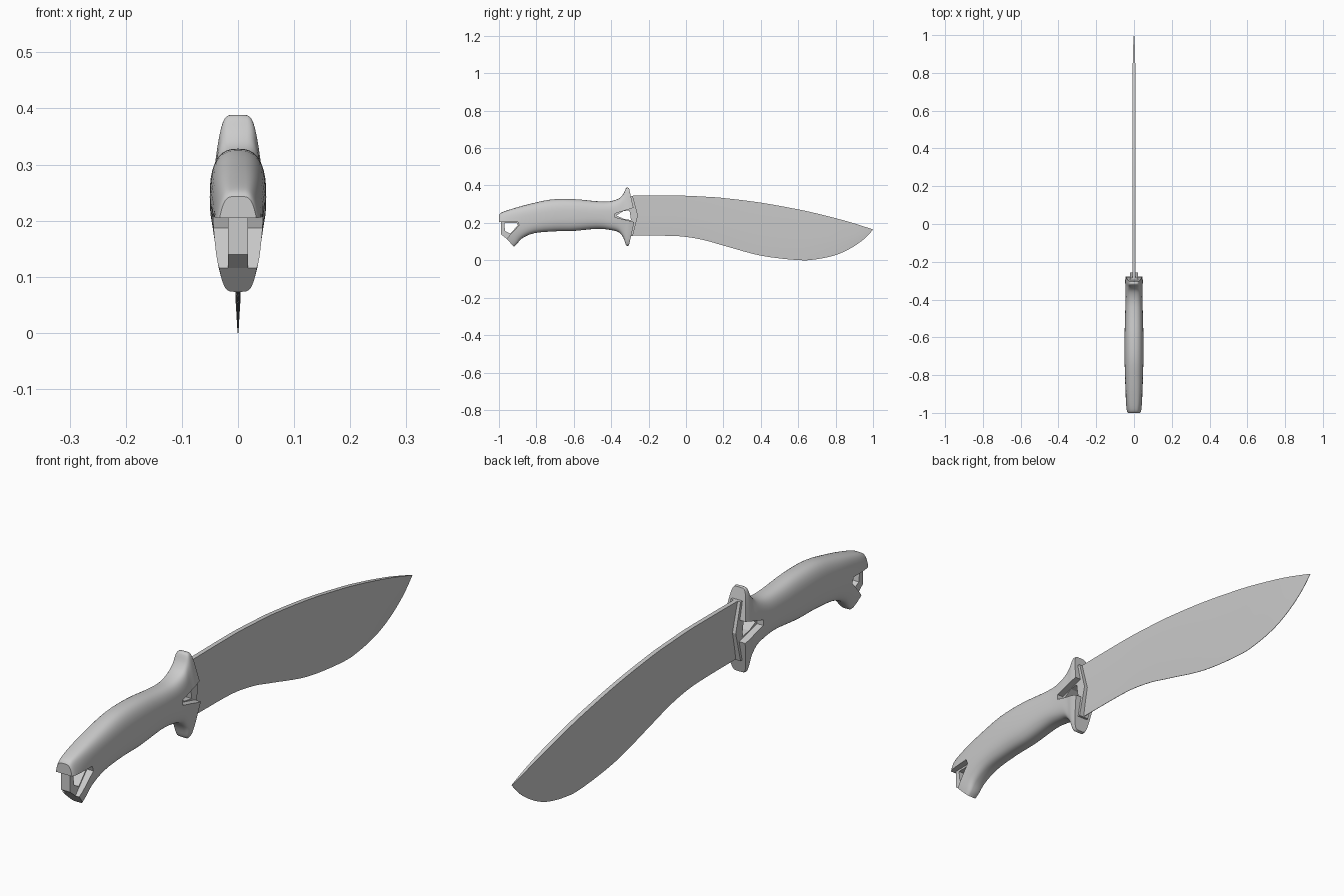
import bpy, math

if "Cube" in bpy.data.objects:
    bpy.data.objects.remove(bpy.data.objects["Cube"])


def make(name, verts, faces):
    me = bpy.data.meshes.new(name)
    me.from_pydata(verts, [], faces)
    me.update()
    ob = bpy.data.objects.new(name, me)
    bpy.context.collection.objects.link(ob)
    bpy.ops.object.select_all(action='DESELECT')
    bpy.context.view_layer.objects.active = ob
    ob.select_set(True)
    bpy.ops.object.mode_set(mode='EDIT')
    bpy.ops.mesh.select_all(action='SELECT')
    bpy.ops.mesh.normals_make_consistent(inside=False)
    bpy.ops.object.mode_set(mode='OBJECT')
    return ob


def resample(rows, sub):
    """Catmull-Rom through rows of parameters."""
    out, last = [], len(rows) - 1
    for i in range(last):
        p0, p1, p2, p3 = (rows[max(0, min(last, k))] for k in (i - 1, i, i + 1, i + 2))
        for s in range(sub):
            t = s / sub
            out.append([0.5 * (2*b + (c - a)*t + (2*a - 5*b + 4*c - d)*t*t + (3*b - a - 3*c + d)*t**3)
                        for a, b, c, d in zip(p0, p1, p2, p3)])
    return out + [list(rows[-1])]


def loft(name, rings):
    """Skin rings that start at the top and mirror across x; caps are strips."""
    n = len(rings[0])
    verts = [v for r in rings for v in r]
    faces = [(k*n + i, k*n + (i+1) % n, (k+1)*n + (i+1) % n, (k+1)*n + i)
             for k in range(len(rings) - 1) for i in range(n)]
    for base in (0, (len(rings) - 1) * n):
        for i in range(n // 2):
            q = [base + i, base + i + 1, base + (n - i - 1) % n, base + (n - i) % n]
            faces.append(list(dict.fromkeys(q)))
    return make(name, verts, faces)


def prism(name, poly, hw):
    n = len(poly)
    verts = [(x, y, z) for x in (-hw, hw) for y, z in poly]
    faces = [tuple(range(n)), tuple(range(n, 2*n))]
    faces += [(i, (i+1) % n, n + (i+1) % n, n + i) for i in range(n)]
    return make(name, verts, faces)


def cut(ob, poly):
    c = prism("cutter", poly, 0.2)
    c.hide_render = True
    m = ob.modifiers.new("cut", 'BOOLEAN')
    m.operation, m.object, m.solver = 'DIFFERENCE', c, 'EXACT'
    bpy.context.view_layer.objects.active = ob
    bpy.ops.object.modifier_apply(modifier=m.name)
    bpy.data.objects.remove(c)


def smooth(ob, deg=32):
    bpy.ops.object.select_all(action='DESELECT')
    bpy.context.view_layer.objects.active = ob
    ob.select_set(True)
    bpy.ops.object.shade_smooth_by_angle(angle=math.radians(deg))


# Handle with flared guard: top y,z / bottom y,z / half width / squareness / taper / chevron
sections = [
    (-1.00, .243, -.92, .073, .041, 5, .35, -.04),
    (-.985, .256, -.905, .086, .044, 4.5, .3, -.038),
    (-.93, .275, -.875, .118, .044, 3.5, .1, -.02),
    (-.84, .300, -.81, .145, .047, 2.8, 0, 0),
    (-.72, .325, -.70, .155, .050, 2.6, 0, 0),
    (-.60, .327, -.60, .157, .050, 2.6, 0, 0),
    (-.48, .316, -.48, .168, .047, 2.6, 0, 0),
    (-.41, .315, -.41, .163, .045, 2.8, 0, 0),
    (-.36, .330, -.36, .150, .046, 3.5, .1, 0),
    (-.335, .355, -.335, .120, .048, 5, .3, .01),
    (-.32, .386, -.32, .080, .050, 6, .4, .02),
    (-.305, .387, -.305, .080, .048, 6, .4, .035),
]


def handle_ring(yt, zt, yb, zb, w, n, taper, bulge, count=40):
    ring = []
    for i in range(count):
        a = 2 * math.pi * i / count
        s, c = round(math.sin(a), 9), round(math.cos(a), 9)
        t = math.copysign(abs(c) ** (2 / n), c)
        x = math.copysign(abs(s) ** (2 / n), s) * w * (1 - taper * abs(t))
        f = (t + 1) / 2
        ring.append((x, yb + (yt - yb)*f + bulge*(1 - abs(t)), zb + (zt - zb)*f))
    return ring


handle = loft("handle", [handle_ring(*r) for r in resample(sections, 4)])
cut(handle, [(-1.1, .203), (-.90, .207), (-.893, .187), (-.96, .115), (-1.05, .02), (-1.1, .02)])
cut(handle, [(-.38, .25), (-.2, .305), (-.2, .185), (-.38, .23)])
smooth(handle)

# Tang plates bridging the two open notches
pommel_plate = prism("pommel_plate", [(-.99, .215), (-.99, .14), (-.935, .095), (-.87, .15), (-.87, .215)], .018)
cut(pommel_plate, [(-.972, .198), (-.905, .2), (-.899, .187), (-.94, .142), (-.967, .157)])
guard_plate = prism("guard_plate", [(-.285, .345), (-.257, .24), (-.285, .13), (-.32, .13),
                                    (-.42, .2), (-.42, .3), (-.32, .345)], .02)
cut(guard_plate, [(-.372, .24), (-.335, .263), (-.302, .267), (-.294, .215), (-.335, .222)])

# Blade: y, spine z, edge z, half thickness
stations = [
    (-.29, .345, .132, .008), (-.1, .346, .131, .008), (0, .345, .125, .008),
    (.1, .340, .107, .008), (.2, .333, .079, .008), (.4, .308, .025, .008),
    (.6, .272, .001, .008), (.7, .250, .006, .008), (.8, .225, .028, .0075),
    (.88, .203, .064, .006), (.95, .181, .112, .004), (1.0, .165, .163, .001),
]


def blade_ring(y, zs, ze, h):
    half = [(h, 0), (h * .85, .5), (h * .5, .8), (.0008, 1)]
    pts = [(x, y, zs + (ze - zs)*f) for x, f in half]
    return [(0, y, zs)] + pts + [(0, y, ze)] + [(-x, a, b) for x, a, b in reversed(pts)]


blade = loft("blade", [blade_ring(*r) for r in resample(stations, 5)])
smooth(blade)
